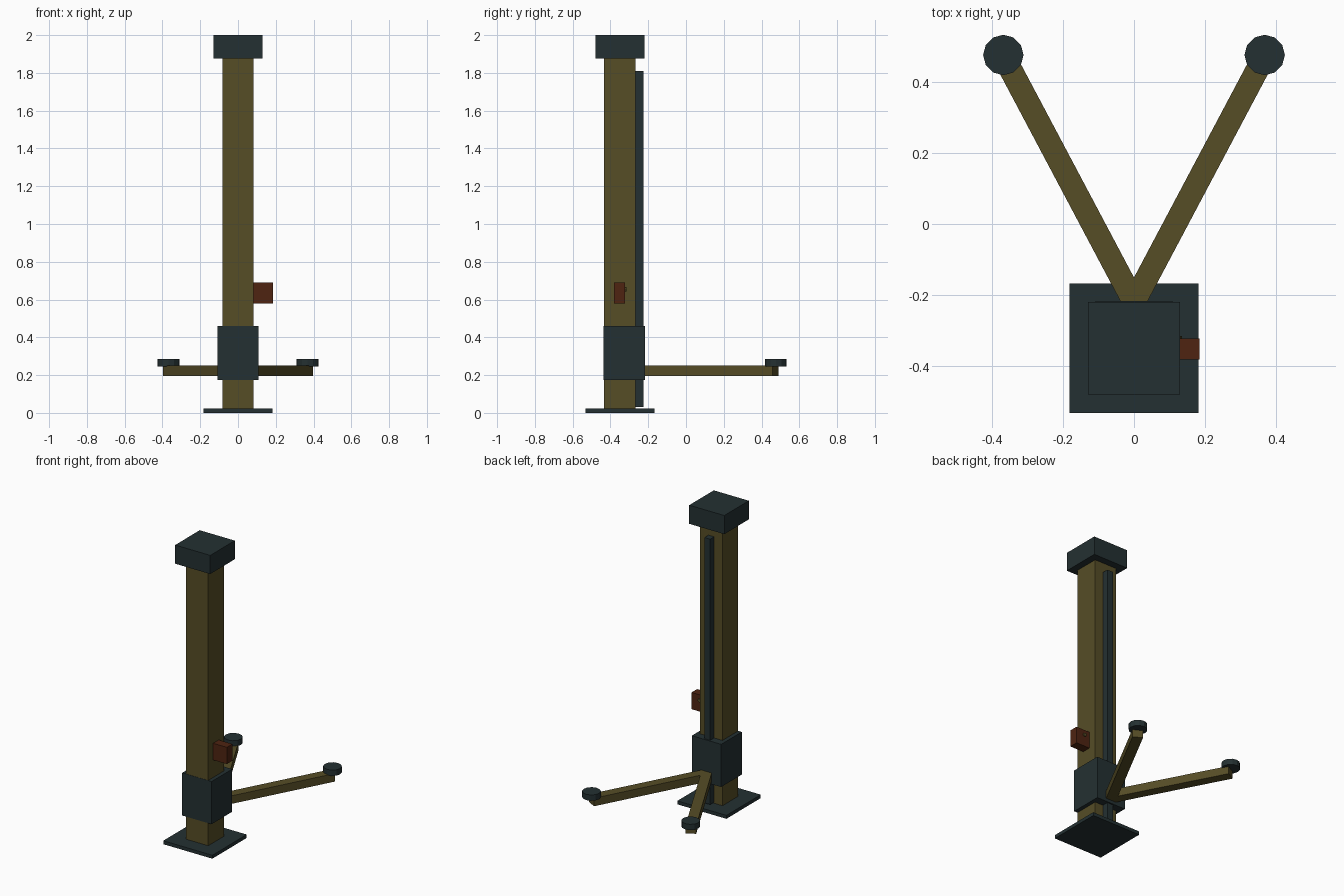
import bpy, bmesh, math
from mathutils import Matrix, Vector

if "Cube" in bpy.data.objects:
    bpy.data.objects.remove(bpy.data.objects["Cube"])


def material(name, rgb):
    m = bpy.data.materials.new(name)
    m.diffuse_color = (*rgb, 1)
    m.use_nodes = True
    m.node_tree.nodes["Principled BSDF"].inputs["Base Color"].default_value = m.diffuse_color
    return m


OLIVE = material("olive_paint", (0.093, 0.074, 0.0194))
DARK = material("dark_slate", (0.0176, 0.0296, 0.0319))
RUST = material("rust_red", (0.0762, 0.0176, 0.0056))


def finish(name, bm, mat):
    mesh = bpy.data.meshes.new(name)
    bm.to_mesh(mesh)
    bm.free()
    mesh.materials.append(mat)
    ob = bpy.data.objects.new(name, mesh)
    bpy.context.collection.objects.link(ob)
    return ob


def box(name, lo, hi, mat):
    lo, hi = Vector(lo), Vector(hi)
    bm = bmesh.new()
    bmesh.ops.create_cube(bm, size=1, matrix=Matrix.Translation((lo + hi) / 2)
                          @ Matrix.Diagonal((*(hi - lo), 1)))
    return finish(name, bm, mat)


def cylinder(name, centre, r, depth, mat, sides=12, rot=Matrix()):
    bm = bmesh.new()
    bmesh.ops.create_cone(bm, cap_ends=True, segments=sides, radius1=r, radius2=r,
                          depth=depth, matrix=Matrix.Translation(centre) @ rot)
    return finish(name, bm, mat)


# Post, floor plate and head
box("base_plate", (-0.182, -0.532, 0), (0.182, -0.168, 0.023), DARK)
box("column", (-0.083, -0.434, 0.005), (0.083, -0.268, 1.89), OLIVE)
box("top_cap", (-0.13, -0.48, 1.875), (0.13, -0.22, 2.0), DARK)

# Guide rail and sliding carriage on the column
box("guide_rail", (-0.0215, -0.27, 0.03), (0.0215, -0.226, 1.81), DARK)
box("carriage", (-0.109, -0.4355, 0.175), (0.109, -0.217, 0.461), DARK)

# Control box with a small button on its rear face
box("control_box", (0.08, -0.382, 0.578), (0.185, -0.323, 0.69), RUST)
cylinder("control_button", (0.123, -0.322, 0.655), 0.012, 0.014, OLIVE, 8,
         Matrix.Rotation(math.pi / 2, 4, 'X'))

# Two splayed lifting arms with round pads
start = Vector((0, -0.22, 0))
for side, label in ((-1, "left"), (1, "right")):
    end = Vector((side * 0.368, 0.474, 0))
    d = end - start
    arm = box(label + "_arm", (-0.0325, 0, 0.196), (0.0325, d.length, 0.25), OLIVE)
    arm.location = start
    arm.rotation_euler.z = math.atan2(-d.x, d.y)
    cylinder(label + "_pad", (end.x, end.y + 0.002, 0.2655), 0.057, 0.039, DARK)
